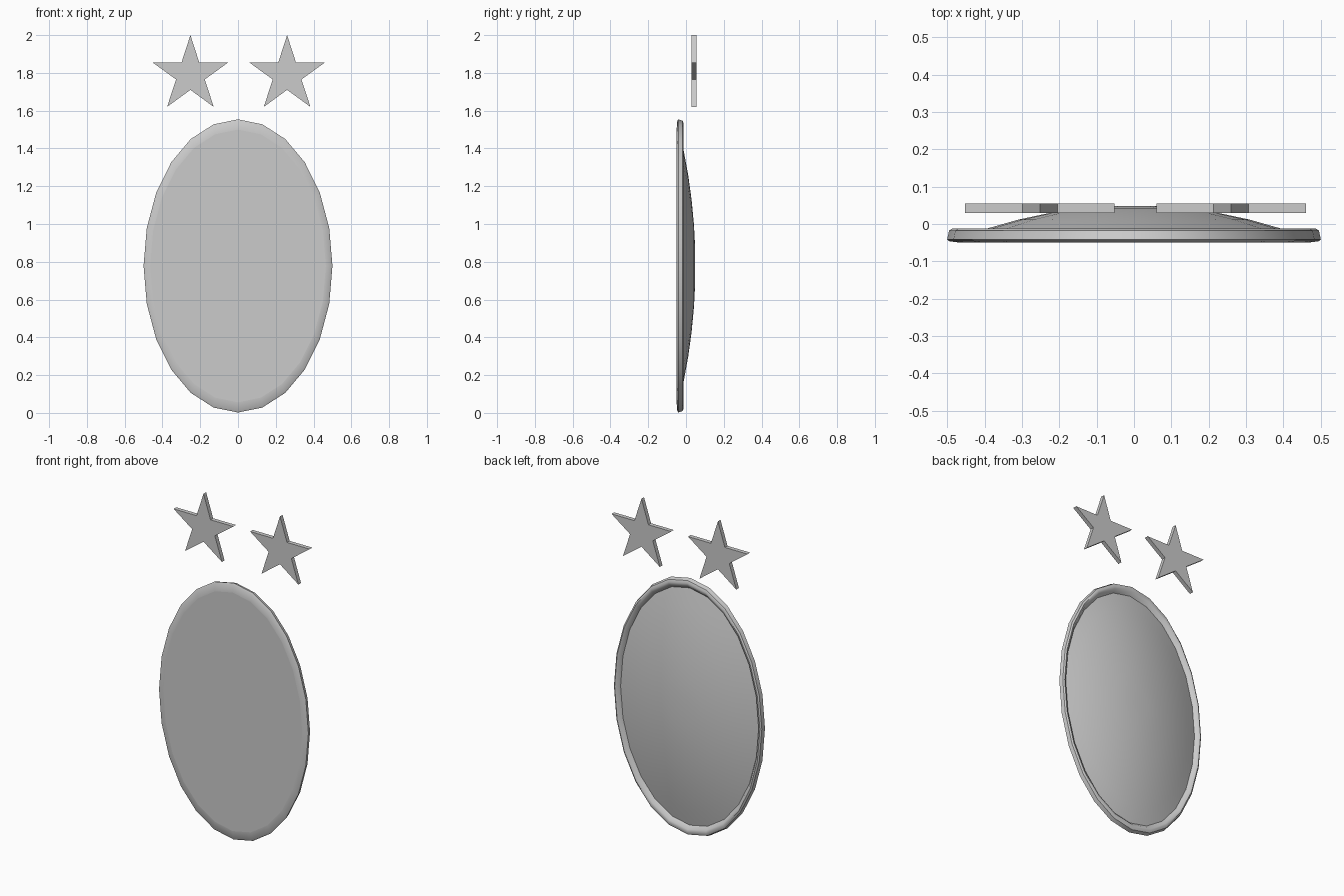
import bpy
import bmesh
from math import sin, cos, pi, radians

cube = bpy.data.objects.get("Cube")
if cube:
    bpy.data.objects.remove(cube, do_unlink=True)

SIDES = 24
HALF_W, HALF_H, MID_Z = 0.5, 0.776, 0.778

grey = bpy.data.materials.new("plain_grey")
grey.use_nodes = True
grey.diffuse_color = (0.6, 0.6, 0.6, 1)
grey.node_tree.nodes["Principled BSDF"].inputs["Base Color"].default_value = (0.6, 0.6, 0.6, 1)


def finish(name, bm, smooth_angle=None):
    """Turn a bmesh into a named, shaded object."""
    mesh = bpy.data.meshes.new(name)
    bm.to_mesh(mesh)
    bm.free()
    mesh.materials.append(grey)
    obj = bpy.data.objects.new(name, mesh)
    bpy.context.collection.objects.link(obj)
    if smooth_angle:
        bpy.ops.object.select_all(action='DESELECT')
        obj.select_set(True)
        bpy.context.view_layer.objects.active = obj
        bpy.ops.object.shade_smooth_by_angle(angle=radians(smooth_angle))
    return obj


def oval_loft(name, profile, cap=False, smooth_angle=None):
    """Sweep (radius fraction, y) points around the oval, front to back."""
    bm = bmesh.new()
    rings = []
    for r, y in profile:
        angles = [2 * pi * i / SIDES for i in range(SIDES)]
        rings.append([bm.verts.new((HALF_W * r * sin(a), y, MID_Z + HALF_H * r * cos(a)))
                      for a in angles])
    for a, b in zip(rings, rings[1:]):
        for i in range(SIDES):
            j = (i + 1) % SIDES
            bm.faces.new((a[i], a[j], b[j], b[i]))
    if cap:
        bm.faces.new(rings[-1])
    return finish(name, bm, smooth_angle)


def star(name, x, z=1.79, outer=0.21, inner=0.08, front=0.03, depth=0.025):
    """Flat five-pointed star with thickness."""
    bm = bmesh.new()
    verts = []
    for i in range(10):
        r = inner if i % 2 else outer
        a = i * pi / 5
        verts.append(bm.verts.new((x + r * sin(a), front, z + r * cos(a))))
    face = bm.faces.new(verts)
    back = bmesh.ops.extrude_face_region(bm, geom=[face])["geom"]
    moved = [v for v in back if isinstance(v, bmesh.types.BMVert)]
    bmesh.ops.translate(bm, verts=moved, vec=(0, depth, 0))
    bmesh.ops.recalc_face_normals(bm, faces=bm.faces)
    return finish(name, bm)


# Flat front panel, facing -y
panel = oval_loft("front_panel", [(0.93, -0.05)], cap=True)
panel.data.flip_normals()

# Rounded rim: shallow front bevel, outer wall, back lip and inner groove
rim = oval_loft("rim", [(0.93, -0.05), (0.99, -0.046), (1.0, -0.041), (0.99, -0.018),
                        (0.972, -0.012), (0.95, -0.016), (0.925, -0.035)], smooth_angle=40)

# Domed back
dome_radii = [0.93, 0.8, 0.62, 0.45, 0.28, 0.12]
dome = oval_loft("domed_back", [(r, 0.05 - 0.1 * r * r) for r in dome_radii],
                 cap=True, smooth_angle=40)

# Make every oval part face outwards
for part, sign in ((panel, -1), (dome, 1)):
    if part.data.polygons[-1].normal.y * sign < 0:
        part.data.flip_normals()
wall = rim.data.polygons[2 * SIDES]
if wall.normal.x * wall.center.x + wall.normal.z * (wall.center.z - MID_Z) < 0:
    rim.data.flip_normals()

# Pair of stars above
star("right_star", -0.252)
star("left_star", 0.26)
